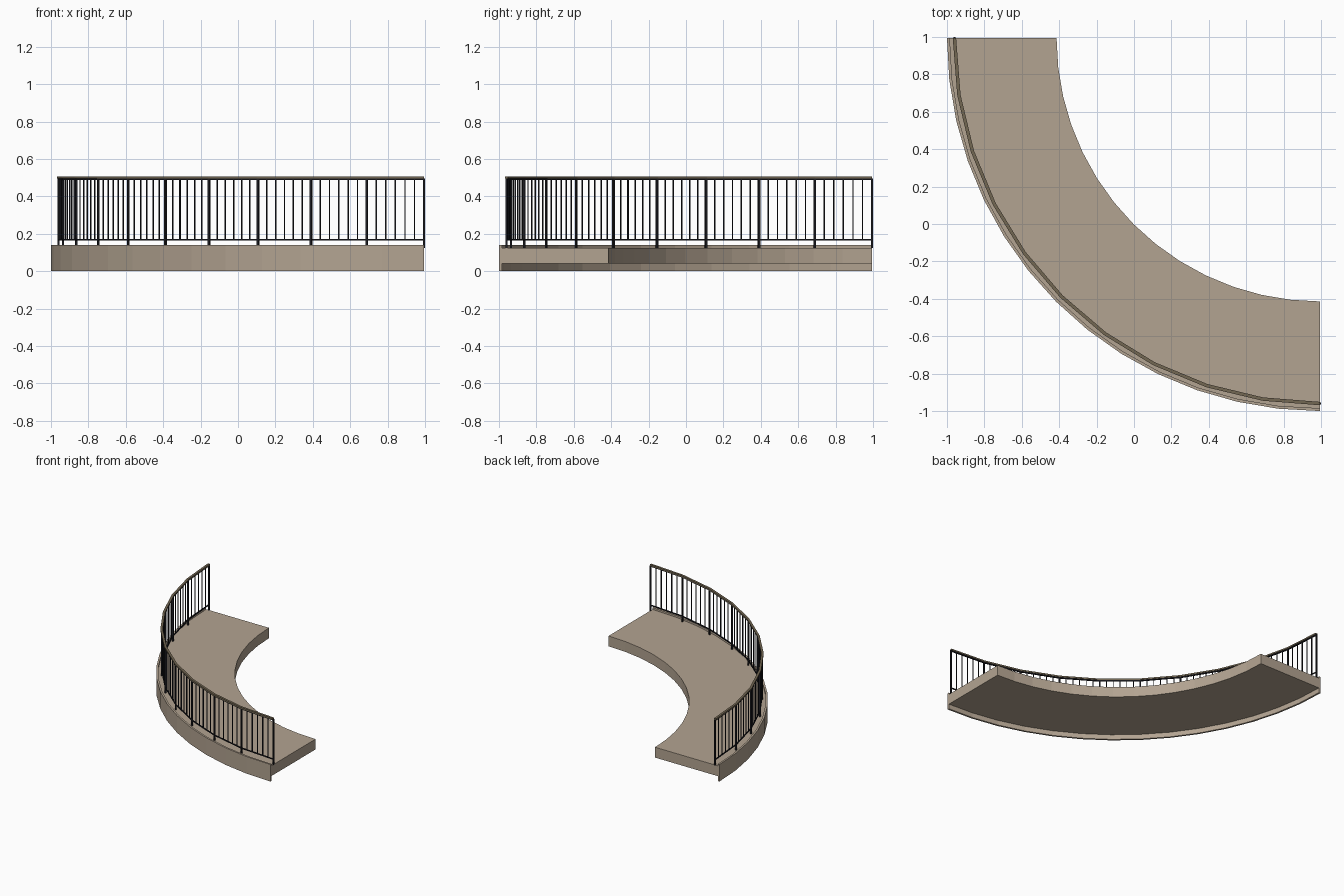
import bpy
import bmesh
from math import cos, sin, pi
from mathutils import Matrix, Vector

cube = bpy.data.objects.get("Cube")
if cube:
    bpy.data.objects.remove(cube, do_unlink=True)

CENTRE = 0.994        # arc centre in x and y
RAIL_R = 1.954        # railing radius
BAYS = 10             # railing bays between posts
BARS = 6              # spaces per bay


def material(name, colour):
    mat = bpy.data.materials.new(name)
    mat.use_nodes = True
    mat.diffuse_color = (*colour, 1)
    bsdf = mat.node_tree.nodes["Principled BSDF"]
    bsdf.inputs["Base Color"].default_value = (*colour, 1)
    bsdf.inputs["Roughness"].default_value = 0.8
    return mat


stone = material("tan stone", (0.45, 0.37, 0.285))
wood = material("olive brown wood", (0.17, 0.135, 0.085))
iron = material("black iron", (0.012, 0.012, 0.016))


def finish(bm, name, mat):
    bmesh.ops.recalc_face_normals(bm, faces=bm.faces)
    mesh = bpy.data.meshes.new(name)
    bm.to_mesh(mesh)
    bm.free()
    mesh.materials.append(mat)
    obj = bpy.data.objects.new(name, mesh)
    bpy.context.collection.objects.link(obj)


def arc_point(radius, angle, z=0):
    return Vector((CENTRE - radius * cos(angle), CENTRE - radius * sin(angle), z))


def arc_beam(name, mat, r0, r1, z0, z1, segments):
    """Rectangular section swept through a quarter circle."""
    bm = bmesh.new()
    section = ((r0, z0), (r1, z0), (r1, z1), (r0, z1))
    rings = [[bm.verts.new(arc_point(r, pi / 2 * i / segments, z)) for r, z in section]
             for i in range(segments + 1)]
    for a, b in zip(rings, rings[1:]):
        for k in range(4):
            j = (k + 1) % 4
            bm.faces.new((a[k], a[j], b[j], b[k]))
    bm.faces.new(rings[0])
    bm.faces.new(rings[-1])
    finish(bm, name, mat)


def add_bar(bm, place, angle, width, z0, z1):
    matrix = (Matrix.Translation((place.x, place.y, (z0 + z1) / 2))
              @ Matrix.Rotation(angle, 4, 'Z')
              @ Matrix.Diagonal((width, width, z1 - z0, 1)))
    bmesh.ops.create_cube(bm, size=1, matrix=matrix)


# Curved floor slab and the deeper fascia with its raised kerb
arc_beam("floor_slab", stone, 1.408, 1.98, 0.04, 0.125, 14)
arc_beam("outer_fascia", stone, 1.979, 1.994, 0, 0.14, 14)

# Handrail and lower rail
arc_beam("handrail", wood, RAIL_R - 0.009, RAIL_R + 0.009, 0.495, 0.507, BAYS)
arc_beam("upper_rail", iron, RAIL_R - 0.005, RAIL_R + 0.005, 0.488, 0.495, BAYS)
arc_beam("lower_rail", iron, RAIL_R - 0.004, RAIL_R + 0.004, 0.165, 0.173, BAYS)

# Posts at every bend, balusters along each straight bay
posts, balusters = bmesh.new(), bmesh.new()
step = pi / 2 / BAYS
for i in range(BAYS + 1):
    start = arc_point(RAIL_R, i * step)
    add_bar(posts, start, i * step, 0.011, 0.124, 0.496)
    if i < BAYS:
        end = arc_point(RAIL_R, (i + 1) * step)
        for k in range(1, BARS):
            add_bar(balusters, start.lerp(end, k / BARS), (i + 0.5) * step, 0.006, 0.17, 0.49)
finish(posts, "railing_posts", iron)
finish(balusters, "railing_balusters", iron)
